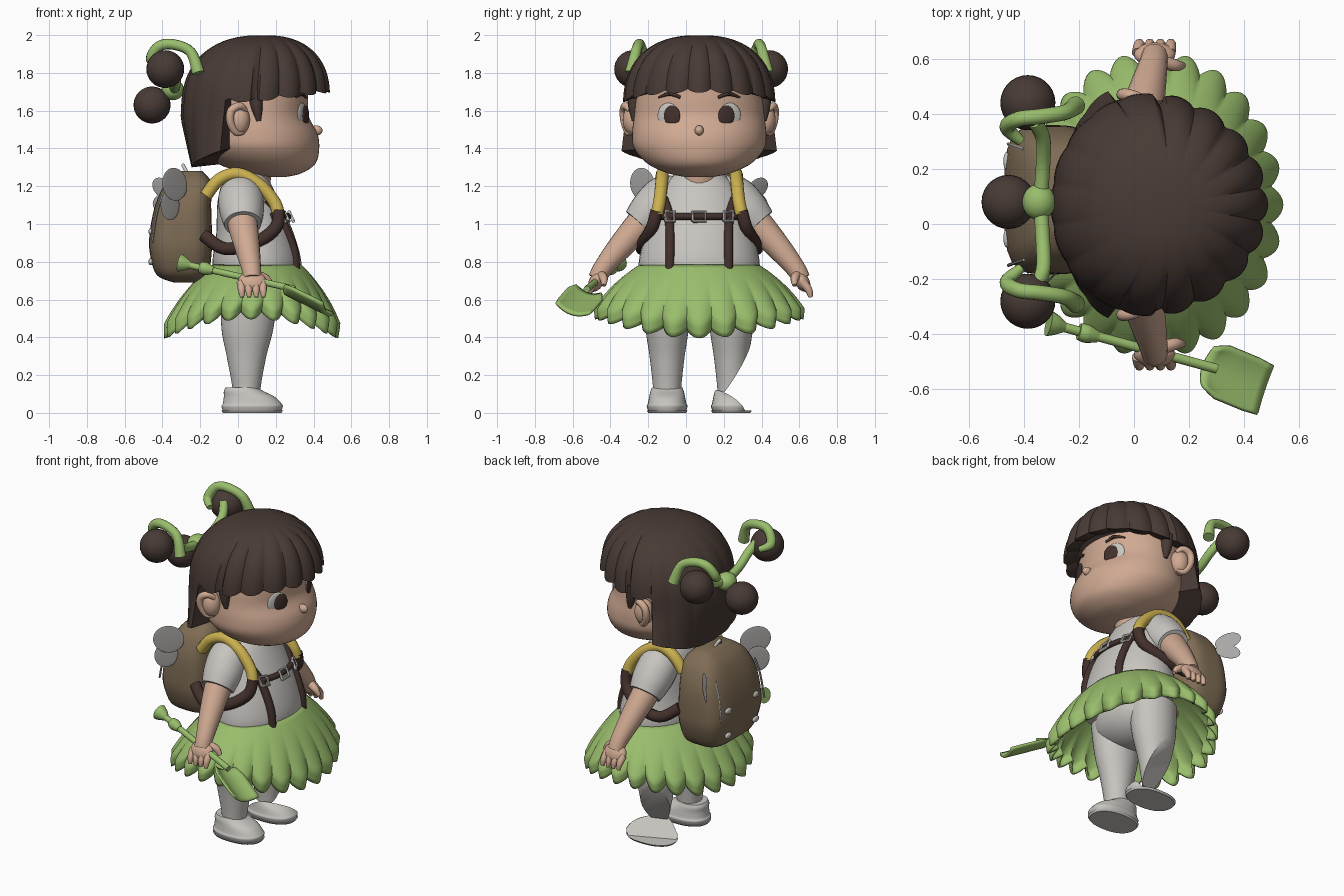
import bpy, bmesh, math
from mathutils import Vector, Matrix, Euler

if "Cube" in bpy.data.objects:
    bpy.data.objects.remove(bpy.data.objects["Cube"])

MID = 0.07  # the figure's own centre line in y
SIDES = (("right", -1), ("left", 1))


def material(name, rgb):
    m = bpy.data.materials.new(name)
    m.use_nodes = True
    m.diffuse_color = (*rgb, 1)
    m.node_tree.nodes["Principled BSDF"].inputs["Base Color"].default_value = (*rgb, 1)
    return m


HAIR = material("hair_brown", (0.065, 0.043, 0.036))
SKIN = material("skin", (0.63, 0.40, 0.29))
GREEN = material("leaf_green", (0.32, 0.51, 0.15))
WHITE = material("cloth_white", (0.58, 0.56, 0.53))
PACK = material("pack_brown", (0.21, 0.15, 0.09))
YELLOW = material("strap_yellow", (0.60, 0.44, 0.08))
DARK = material("strap_brown", (0.055, 0.030, 0.025))
GREY = material("wing_grey", (0.40, 0.39, 0.38))


def finish(name, bm, mat, angle=45, thick=0):
    bmesh.ops.recalc_face_normals(bm, faces=bm.faces)
    mesh = bpy.data.meshes.new(name)
    bm.to_mesh(mesh)
    bm.free()
    mesh.materials.append(mat)
    ob = bpy.data.objects.new(name, mesh)
    bpy.context.collection.objects.link(ob)
    bpy.ops.object.select_all(action="DESELECT")
    ob.select_set(True)
    bpy.context.view_layer.objects.active = ob
    bpy.ops.object.shade_smooth_by_angle(angle=math.radians(angle))
    if thick:
        mod = ob.modifiers.new("thickness", "SOLIDIFY")
        mod.thickness = thick
    return ob


def spline(rows, steps=5):
    # Catmull-Rom through tuples of any length
    out = []
    for i in range(len(rows) - 1):
        p0, p1, p2 = rows[max(i - 1, 0)], rows[i], rows[i + 1]
        p3 = rows[min(i + 2, len(rows) - 1)]
        for s in range(steps):
            t = s / steps
            out.append(tuple(b + 0.5 * t * (c - a + t * (2 * a - 5 * b + 4 * c - d + t * (3 * (b - c) + d - a)))
                             for a, b, c, d in zip(p0, p1, p2, p3)))
    return out + [tuple(rows[-1])]


def bridge(rings, caps=True):
    bm = bmesh.new()
    vs = [[bm.verts.new(p) for p in r] for r in rings]
    n = len(vs[0])
    for a, b in zip(vs, vs[1:]):
        for i in range(n):
            j = (i + 1) % n
            bm.faces.new((a[i], a[j], b[j], b[i]))
    if caps:
        bm.faces.new(vs[0])
        bm.faces.new(vs[-1])
    return bm


def loft_mesh(rows, y=0, power=2, n=40):
    # rows of (z, centre x, half depth, half width)
    rings = []
    for z, cx, rx, ry in spline(rows):
        ring = []
        for i in range(n):
            a = math.tau * i / n
            c, s = math.cos(a), math.sin(a)
            k = (abs(c) ** power + abs(s) ** power) ** (-1 / power)
            ring.append((cx + rx * c * k, MID + y + ry * s * k, z))
        rings.append(ring)
    return bridge(rings)


def loft(name, rows, mat, **kw):
    return finish(name, loft_mesh(rows, **kw), mat)


def tube(name, pts, radii, mat, n=12, steps=5):
    # round sweep; a single radius or one per point; y counted from the centre line
    if not isinstance(radii, (list, tuple)):
        radii = [radii] * len(pts)
    rows = spline([(*p, r) for p, r in zip(pts, radii)], steps)
    path = [Vector((x, y + MID, z)) for x, y, z, r in rows]
    old, side, rings = None, None, []
    for i, p in enumerate(path):
        tan = (path[min(i + 1, len(path) - 1)] - path[max(i - 1, 0)]).normalized()
        side = tan.orthogonal().normalized() if old is None else old.rotation_difference(tan) @ side
        up = tan.cross(side)
        old = tan
        rings.append([p + rows[i][3] * (side * math.cos(math.tau * k / n) + up * math.sin(math.tau * k / n))
                      for k in range(n)])
    return finish(name, bridge(rings), mat)


def blob(name, loc, radii, mat, turn=0, tilt=0):
    bm = bmesh.new()
    bmesh.ops.create_uvsphere(bm, u_segments=28, v_segments=16, radius=1)
    m = (Matrix.Translation((loc[0], loc[1] + MID, loc[2])) @ Euler((tilt, 0, turn)).to_matrix().to_4x4()
         @ Matrix.Diagonal((*radii, 1)))
    bmesh.ops.transform(bm, matrix=m, verts=bm.verts)
    return finish(name, bm, mat)


def cut(bm, co, no):
    geom = bm.verts[:] + bm.edges[:] + bm.faces[:]
    res = bmesh.ops.bisect_plane(bm, geom=geom, plane_co=co, plane_no=no, clear_outer=True)
    edges = [e for e in res["geom_cut"] if isinstance(e, bmesh.types.BMEdge)]
    bmesh.ops.holes_fill(bm, edges=edges)


def front_of(rows, z, dy, out=0.0):
    # point on the front of a loft at height z and sideways offset dy
    zz, cx, rx, ry = min(spline(rows, 12), key=lambda r: abs(r[0] - z))
    return (cx + rx * math.sqrt(max(1 - (dy / ry) ** 2, 0)) + out, dy, z)


# Head, neck and face
HEAD = [(1.25, .2, .06, .08), (1.27, .19, .15, .17), (1.32, .15, .26, .275), (1.4, .12, .31, .345),
        (1.48, .11, .31, .355), (1.57, .1, .275, .345), (1.67, .09, .28, .335), (1.8, .09, .26, .3),
        (1.9, .09, .14, .15)]
loft("head", HEAD, SKIN, n=56)
tube("neck", [(.06, 0, 1.15), (.09, 0, 1.34)], .1, SKIN, 20)
blob("nose", (.415, 0, 1.495), (.033, .024, .027), SKIN)
for side, s in SIDES:
    blob(side + "_ear", (.005, s * .35, 1.55), (.058, .055, .08), SKIN)
    tube(side + "_ear_rim", [(.04, s * .365, 1.6), (.01, s * .39, 1.625), (-.035, s * .4, 1.6),
                             (-.04, s * .395, 1.54), (-.01, s * .375, 1.485), (.03, s * .36, 1.49)],
         [.014, .02, .022, .021, .019, .014], SKIN)
    blob(side + "_eye", front_of(HEAD, 1.575, s * .163), (.012, .062, .066), WHITE, s * .4)
    blob(side + "_iris", front_of(HEAD, 1.573, s * .144, .008), (.01, .046, .055), DARK, s * .37)
    blob(side + "_glint", front_of(HEAD, 1.595, s * .144 + .012, .016), (.004, .009, .01), WHITE, s * .37)
    tube(side + "_eyebrow", [front_of(HEAD, z, s * d) for d, z in ((.1, 1.67), (.155, 1.69), (.215, 1.67))],
         [.008, .012, .005], DARK, 8)

# Hair cap: fringe lobes in front, longer smooth back
def hair_rings():
    n, m, rings = 220, 24, []
    for j in range(1, m + 2):
        ring = []
        for i in range(n):
            a = math.tau * i / n
            c, s = math.cos(a), math.sin(a)
            lobe = abs(math.cos(9 * a)) ** .7
            back = c < -0.4
            bottom = 1.3 + .15 * (1 + c) if back else 1.645 + .05 * max(c, 0) + .022 * (1 - lobe)
            t = min(j, m) / m
            z = 2.0 - (2.0 - bottom) * t ** 1.7
            h = min(max((z - 1.62) / .38, 0), 1)
            r = max(1 - h ** 2.4, 0) ** .42
            r *= 1 - (.06 if c > 0 else .018) * (1 - lobe) * min(1, 2.2 * t)
            flare = max(1.56 - z, 0)
            r *= 1 - .65 * flare * max(-c, 0) ** 2 + .8 * flare * s * s
            if abs(c) < .03:
                r *= 1 - .035 * t
            if j == m + 1:
                r *= .45 if back else .8
                z += .02
            ring.append((.13 - .042 * t + .402 * r * c, MID + (.404 - .026 * c) * r * s, z))
        rings.append(ring)
    return rings


finish("hair", bridge(hair_rings()), HAIR, 35)
for side, s in SIDES:
    tube(side + "_side_lock", [(.09, s * .34, 1.7), (.1, s * .345, 1.62), (.11, s * .345, 1.545)],
         [.04, .032, .012], HAIR)
    blob(side + "_hair_bun", (-.385, s * .36 + .01, 1.82), (.1, .1, .1), HAIR)
    # Ribbon strand and hook
    tube(side + "_ribbon", [(-.34, .01, 1.71), (-.33, s * .14, 1.74), (-.33, s * .24, 1.8),
                            (-.36, s * .3, 1.86)], .027, GREEN)
    tube(side + "_ribbon_hook", [(-.41, s * .23, 1.84), (-.46, s * .28, 1.87), (-.42, s * .31, 1.94),
                                 (-.34, s * .32, 1.95), (-.25, s * .335, 1.91), (-.21, s * .36, 1.8)],
         [.018, .028, .028, .028, .028, .034], GREEN)
blob("back_hair_bun", (-.455, .01, 1.63), (.098, .098, .098), HAIR)
blob("ribbon_knot", (-.345, .01, 1.71), (.06, .065, .055), GREEN)

# Torso and hips
TORSO = [(.7, .1, .22, .31), (.8, .1, .235, .32), (.95, .09, .205, .285), (1.1, .06, .17, .24),
         (1.2, .045, .135, .19), (1.27, .045, .1, .12)]
loft("shirt", TORSO, WHITE)
blob("hips", (.06, 0, .62), (.19, .28, .17), WHITE)

# Pleated skirt: rounded folds, hem tucked slightly inward
skirt = []
for j in range(17):
    t = j / 16
    ring = []
    for i in range(288):
        a = math.tau * i / 288
        wave = 2 * abs(math.cos(12 * a)) ** .9 - 1
        r = t + .12 * math.sin(math.pi * t) - .16 * max(t - .82, 0) / .18
        k = 1 + .055 * t * wave
        end = .415 + .1 * math.sin(a) ** 2 - .02 * wave
        ring.append((.1 - .03 * t + (.235 + .24 * r) * k * math.cos(a),
                     MID + (.315 + .248 * r) * k * math.sin(a), .785 - (.785 - end) * t ** 1.1))
    skirt.append(ring)
finish("skirt", bridge(skirt, False), GREEN, 50, .014)

# Legs and shoes; the left ones are broken off by a slanted cut
LEG = [(.64, .06, .15, .13), (.45, .05, .138, .115), (.3, .045, .105, .093), (.15, .045, .077, .076),
       (.07, .045, .07, .072)]
SHOE = [(.01, .075, .155, .1), (.035, .075, .162, .108), (.05, .075, .155, .102), (.085, .06, .135, .095),
        (.115, .03, .105, .088), (.135, .02, .085, .08)]
for side, s in SIDES:
    leg, shoe = loft_mesh(LEG, y=s * .17), loft_mesh(SHOE, y=s * .17, power=2.3)
    if s > 0:
        cut(leg, (.045, .24, .2), (-.25, .8, -.5))
        cut(leg, (.045, .2, .11), (0, 0, -1))
        cut(shoe, (.07, .22, .055), (-.3, .7, .65))
    finish(side + "_leg", leg, WHITE)
    finish(side + "_shoe", shoe, WHITE, 35)
    loft(side + "_sole", [(0, .075, .155, .1), (.012, .075, .163, .108)], WHITE, y=s * .17, power=2.3)

# Arms, hands, sleeves, pack straps
for side, s in SIDES:
    tube(side + "_sleeve", [(.03, s * .08, 1.19), (.015, s * .17, 1.15), (.02, s * .25, 1.07), (.025, s * .315, 1.0)],
         [.06, .115, .118, .098], WHITE, 24)
    tube(side + "_arm", [(.01, s * .2, 1.13), (.025, s * .31, 1.0), (.05, s * .425, .87), (.07, s * .51, .765),
                         (.075, s * .54, .71)], [.08, .08, .066, .052, .048], SKIN, 20)
    blob(side + "_palm", (.075, s * .545, .695), (.075, .038, .058), SKIN, 0, s * .5)
    for i in range(4):
        x = .015 + .038 * i
        tube(f"{side}_finger_{i + 1}", [(x, s * .55, .69), (x + .004, s * .58, .65), (x + .006, s * .59, .612)],
             [.023, .02, .011], SKIN, 10)
    tube(side + "_thumb", [(.1, s * .52, .73), (.15, s * .505, .71), (.178, s * .505, .675)],
         [.026, .022, .012], SKIN, 10)
    tube(side + "_shoulder_strap", [(-.17, s * .2, 1.15), (-.1, s * .2, 1.235), (0, s * .195, 1.265),
                                    (.11, s * .2, 1.21), (.19, s * .21, 1.12), (.215, s * .225, 1.05)],
         .034, YELLOW)
    tube(side + "_lower_strap", [(.215, s * .225, 1.07), (.2, s * .25, .98), (.09, s * .295, .9),
                                 (-.07, s * .3, .87), (-.18, s * .25, .94)], .034, DARK)
    tube(side + "_suspender", [front_of(TORSO, z, s * d) for z, d in
                               ((.76, .155), (.85, .155), (.95, .155), (1.05, .16), (1.13, .185))], .025, DARK)

# Chest belt with three buckle frames
tube("chest_belt", [front_of(TORSO, 1.04, -.22 + .055 * i, .008) for i in range(9)], .018, DARK)
for name, mid, half in (("right", -.155, .022), ("middle", 0, .034), ("left", .155, .022)):
    corners = [(-1, -1), (1, -1), (1, 1), (-1, 1), (-1, -1)]
    tube(name + "_buckle", [front_of(TORSO, 1.04 + .025 * v, mid + half * u, .026) for u, v in corners],
         .009, WHITE, 8, 1)

# Backpack with clips, seams and hanging loop
loft("backpack", [(.69, -.28, .06, .12), (.73, -.295, .135, .215), (.84, -.303, .163, .262),
                  (.95, -.303, .165, .27), (1.1, -.29, .148, .255), (1.22, -.262, .12, .2),
                  (1.28, -.25, .06, .12)], PACK, y=.018, power=3.8)
tube("pack_loop", [(-.27, -.03, 1.27), (-.29, 0, 1.31), (-.27, .03, 1.27)], .01, WHITE, 8)
for side, s in SIDES:
    for level, z in (("lower", .8), ("upper", .96)):
        blob(f"{side}_{level}_pack_clip", (-.462, s * .14 + .018, z), (.012, .032, .018), WHITE)
    tube(side + "_pack_seam", [(-.4, s * .2, 1.15), (-.43, s * .21, 1.06), (-.456, s * .22, .9)], .006, GREY, 6)

# Thin wings on the pack corners
blob("right_upper_wing", (-.335, -.3, 1.21), (.004, .095, .085), GREY, -.785, -.5)
blob("right_lower_wing", (-.36, -.29, 1.1), (.004, .07, .08), GREY, -.785)
blob("left_upper_wing", (-.4, .31, 1.19), (.004, .08, .05), GREY, .785, .4)
blob("left_lower_wing", (-.4, .31, 1.12), (.004, .075, .045), GREY, .785, -.3)

# Shovel: handle, end cup, collar and scooped blade
tube("shovel_handle", [(-.27, -.44, .785), (.3, -.595, .655)], .018, GREEN)
tube("shovel_grip", [(-.31, -.43, .795), (-.28, -.437, .788), (-.25, -.445, .781)], [.048, .036, .018], GREEN, 16)
tube("shovel_collar", [(-.2, -.46, .77), (-.17, -.468, .763), (-.13, -.48, .754)], [.03, .034, .02], GREEN, 16)
base, along, across = Vector((.275, -.515, .66)), Vector((.205, -.085, -.1)), Vector((.03, .09, -.03))
down = along.cross(across).normalized()
bm = bmesh.new()
grid = []
for i in range(9):
    u = i / 8
    width = min(1, .72 + 1.2 * u) * (1 - .25 * max(u - .75, 0))
    grid.append([bm.verts.new(base + along * (u + .08 * (1 - v * v) * (u - .5)) + across * v * width
                              - down * .03 * (1 - v * v))
                 for v in [k / 5 - 1 for k in range(11)]])
for a, b in zip(grid, grid[1:]):
    for k in range(10):
        bm.faces.new((a[k], a[k + 1], b[k + 1], b[k]))
finish("shovel_blade", bm, GREEN, 45, .014)
